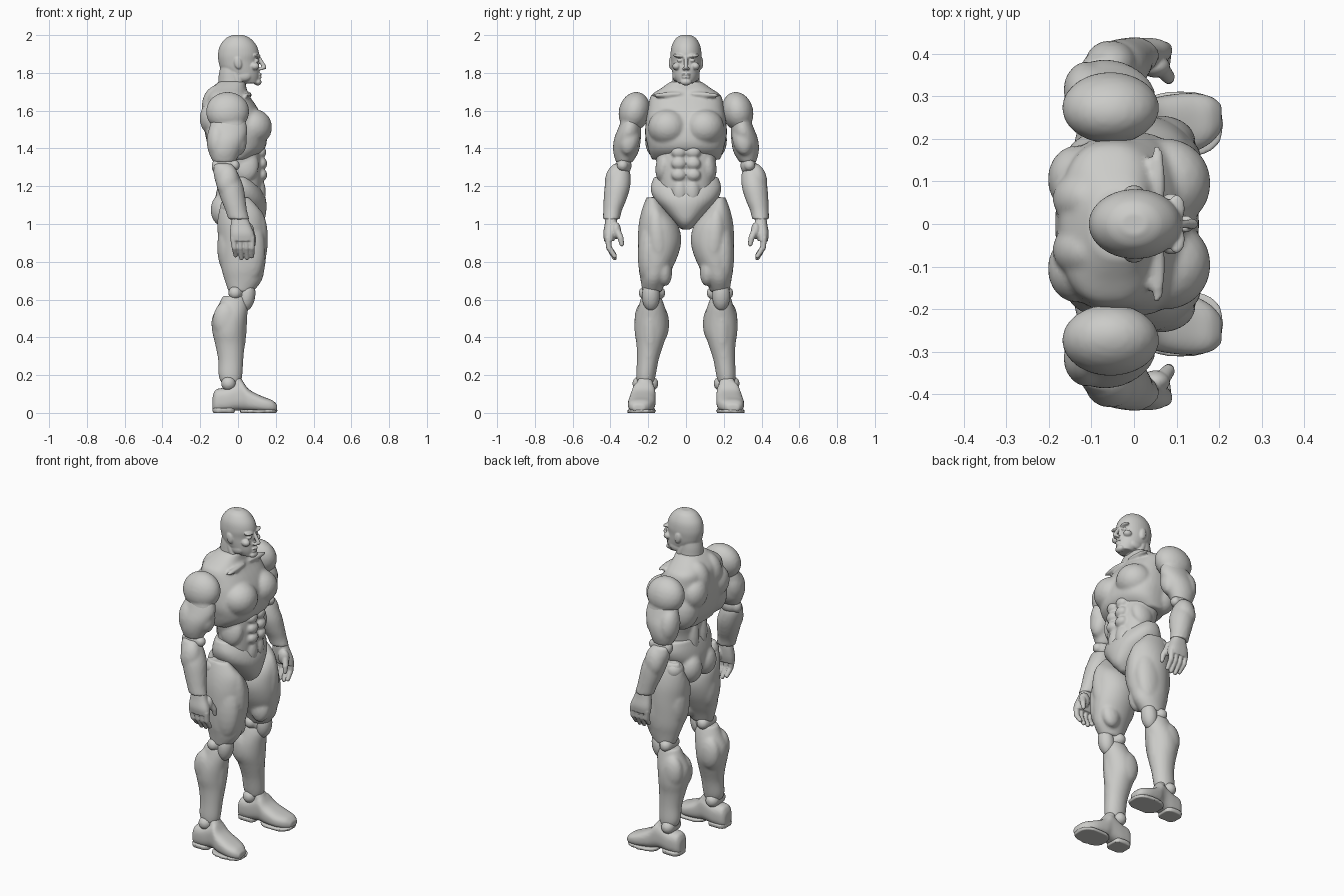
import bpy, bmesh, math
from mathutils import Matrix, Vector

default_cube = bpy.data.objects.get("Cube")
if default_cube:
    bpy.data.objects.remove(default_cube, do_unlink=True)

# One matte grey for the whole figure
grey = bpy.data.materials.new("warm grey plastic")
grey.use_nodes = True
grey.diffuse_color = (0.6, 0.6, 0.58, 1)
shader = grey.node_tree.nodes["Principled BSDF"]
shader.inputs["Base Color"].default_value = grey.diffuse_color
shader.inputs["Roughness"].default_value = 0.6

# Grain of the fused shells
BROAD, MEDIUM, FINE = 0.0095, 0.0072, 0.0046


def catmull(a, b, c, d, t):
    """Smooth value between b and c."""
    return 0.5 * (2*b + (c - a)*t + (2*a - 5*b + 4*c - d)*t*t + (3*b - a - 3*c + d)*t**3)


class Part:
    """Muscles and lofts in hundredths of a unit, fused into one smooth shell."""

    def __init__(self, name):
        self.name, self.bm = name, bmesh.new()

    def ball(self, muscle, at, size, pitch=0, roll=0, paired=False):
        for side in ((1, -1) if paired else (1,)):
            x, y, z = at
            place = (Matrix.Translation((x, y * side, z))
                     @ Matrix.Rotation(math.radians(roll * side), 4, 'X')
                     @ Matrix.Rotation(math.radians(pitch), 4, 'Y')
                     @ Matrix.Diagonal((*size, 1)))
            bmesh.ops.create_icosphere(self.bm, subdivisions=3, radius=1, matrix=place)

    def bone(self, start, end, thick, tip):
        start, end = Vector(start), Vector(end)
        way = end - start
        place = Matrix.Translation((start + end) / 2) @ way.to_track_quat('Z', 'Y').to_matrix().to_4x4()
        bmesh.ops.create_cone(self.bm, cap_ends=True, segments=24, radius1=thick,
                              radius2=tip, depth=way.length, matrix=place)
        for point, radius in ((start, thick), (end, tip)):
            self.ball("rounded end", point, (radius, radius, radius))

    def loft(self, rings, axis="z", power=1.0, sides=40, steps=4):
        """Each ring: station, low and high depth, low and high width."""
        rings = [r if len(r) == 5 else (*r[:3], -r[3], r[3]) for r in rings]
        padded = [rings[0], *rings, rings[-1]]
        smooth = []
        for i in range(len(rings) - 1):
            for k in range(steps):
                smooth.append([catmull(*v, k / steps) for v in zip(*padded[i:i + 4])])
        smooth.append(rings[-1])
        loops = []
        for t, a0, a1, b0, b1 in smooth:
            loop = []
            for k in range(sides):
                angle = math.tau * k / sides
                c, s = math.cos(angle), math.sin(angle)
                a = (a0 + a1)/2 + (a1 - a0)/2 * math.copysign(abs(c)**power, c)
                b = (b0 + b1)/2 + (b1 - b0)/2 * math.copysign(abs(s)**power, s)
                loop.append(self.bm.verts.new((a, b, t) if axis == "z" else (t, b, a)))
            loops.append(loop)
        for low, high in zip(loops, loops[1:]):
            for k in range(sides):
                n = (k + 1) % sides
                self.bm.faces.new((low[k], low[n], high[n], high[k]))
        self.bm.faces.new(loops[0][::-1])
        self.bm.faces.new(loops[-1])

    def finish(self, mirror=True, voxel=BROAD, relax=3):
        bmesh.ops.scale(self.bm, vec=(0.01, 0.01, 0.01), verts=self.bm.verts)
        bmesh.ops.recalc_face_normals(self.bm, faces=self.bm.faces)
        mesh = bpy.data.meshes.new(self.name)
        self.bm.to_mesh(mesh)
        self.bm.free()
        mesh.materials.append(grey)
        body = bpy.data.objects.new(self.name, mesh)
        bpy.context.collection.objects.link(body)
        fuse = body.modifiers.new("fuse", 'REMESH')
        fuse.mode, fuse.voxel_size, fuse.use_smooth_shade = 'VOXEL', voxel, True
        soften = body.modifiers.new("soften", 'SMOOTH')
        soften.factor, soften.iterations = 0.5, relax
        if mirror:
            other = body.modifiers.new("other side", 'MIRROR')
            other.use_axis = (False, True, False)
            other.use_mirror_merge = False


# Head and neck, facing +x
head = Part("head_and_neck")
head.loft([(200, -3, 3, 2.5), (198.3, -6.5, 6.5, 5.3), (194.5, -9.5, 9.8, 7.5), (190, -10.6, 11.2, 8.2),
           (186, -10.3, 10.8, 8), (182, -9, 11.2, 7.6), (178, -5, 11.3, 6.6), (174.5, 2, 10.8, 4.2)])
head.loft([(186, -8.5, 3, 6), (180, -10, 3, 6.6), (175, -10.5, 4, 7), (166, -11, 4, 8)])
head.ball("brow", (10, 3.6, 189), (2, 3.4, 1), roll=8, paired=True)
head.ball("eyeball", (9.7, 3.3, 186.5), (1.5, 1.6, 1), paired=True)
head.ball("cheekbone", (8.8, 5, 183.5), (2.5, 2.2, 2), paired=True)
head.ball("jaw corner", (3, 5.5, 178.5), (4, 1.7, 3), paired=True)
head.ball("nostril", (12.4, 1.1, 182.2), (1.3, 0.9, 0.9), paired=True)
head.ball("ear", (0, 8.1, 185.3), (2, 1, 3.3), pitch=-10, paired=True)
head.ball("neck cord", (0, 5.5, 175), (2, 1.8, 9), pitch=-20, paired=True)
head.bone((11.2, 0, 188), (13.9, 0, 183), 0.9, 1.2)
head.ball("upper lip", (11.6, 0, 179.2), (1.1, 2.6, 0.6))
head.ball("lower lip", (11.4, 0, 177.7), (1.1, 2.2, 0.6))
head.ball("chin", (10.4, 0, 175.2), (2.1, 3, 1.9))
head.finish(mirror=False, voxel=FINE, relax=2)

# Ribcage shell with pectorals and back muscles
chest = Part("chest")
chest.loft([(175.5, -10, 4, 8), (172, -14, 4.5, 13), (168, -17, 6, 18.5), (162, -18, 10, 20),
            (156, -18.5, 13, 21), (148, -17.5, 15, 21.7), (142, -16, 15, 20.5),
            (138, -14, 12.5, 19.5), (134, -12, 7, 18)], power=0.8)
chest.ball("pectoral", (7.5, 9.6, 151), (10.6, 10.6, 10), pitch=-12, paired=True)
chest.ball("collarbone", (5.5, 10, 168.5), (2, 9, 1.3), roll=-4, paired=True)
chest.ball("trapezius", (-11, 6, 164), (8, 7, 10), pitch=15, paired=True)
chest.ball("shoulder blade", (-13.5, 10.5, 156), (6.8, 8, 9), paired=True)
chest.ball("lat", (-8, 13, 147), (9, 8.5, 13), roll=12, paired=True)
chest.finish(mirror=False)

# Waist with abdominal blocks
waist = Part("abdomen")
waist.loft([(147, -9, 11, 14), (136, -10, 12.5, 16), (128, -9, 13, 14.8),
            (121, -9, 13, 14.3), (110, -10, 12, 14)], power=0.85)
for height, depth in ((138, 12), (132, 12.5), (126, 12.5)):
    waist.ball("stomach block", (depth, 3.8, height), (3, 4, 3.3), paired=True)
waist.ball("lower stomach", (10.5, 3.2, 117), (4.2, 4.5, 8), paired=True)
waist.ball("side muscle", (4, 11.5, 131), (7, 4.5, 9), roll=10, paired=True)
waist.ball("spine muscle", (-7, 4, 126), (4, 3.8, 14), paired=True)
waist.finish(mirror=False, voxel=MEDIUM)

# Pelvis with buttocks, plus hip balls
pelvis = Part("pelvis")
pelvis.loft([(125, -9, 8, 17), (119, -11, 12.3, 18.7), (113, -12, 14.8, 16.8),
             (107, -11, 15, 11.5), (101, -8, 13.5, 6), (97, -3, 9, 2.5)], power=0.9)
pelvis.ball("buttock", (-7.5, 6.8, 107.5), (7, 7, 9), paired=True)
pelvis.finish(mirror=False)

hip = Part("hip_joints")
hip.ball("socket ball", (-4, 17, 109), (5.5, 5.5, 5.5))
hip.finish()

# Thighs
thigh = Part("thighs")
thigh.loft([(114, -8, 6, 15, 21), (107, -10, 12, 10, 23.5), (100, -11, 14.5, 4.5, 25),
            (92, -10.5, 15, 2.5, 25.5), (84, -10, 15, 4, 25.4), (76, -8.7, 14, 7.5, 25),
            (70, -7, 12.5, 10.5, 24), (64, -5, 8, 13, 23)])
thigh.ball("outer quad", (6, 19.5, 86), (8.5, 6, 18), roll=3)
thigh.ball("teardrop quad", (7, 12, 76), (6, 4.5, 9), roll=-8)
thigh.ball("front quad", (9.5, 15, 92), (6.4, 6, 17), roll=-5)
thigh.ball("hamstring", (-6, 15, 88), (5, 7, 14))
thigh.finish()

# Knee discs and kneecaps
knee = Part("knee_joints")
knee.bone((-1.5, 14.5, 63.5), (-1.5, 21.5, 63.5), 3.6, 3.6)
knee.ball("joint core", (0, 18, 63), (5, 5, 6))
knee.finish(voxel=MEDIUM)
kneecap = Part("kneecaps")
kneecap.ball("cap", (4.6, 18.6, 62), (4.6, 4.8, 8.3), pitch=8)
kneecap.finish(voxel=MEDIUM)

# Lower legs
shin = Part("lower_legs")
shin.loft([(62, -8, 4.5, 13.5, 23.5), (57, -10.5, 5.5, 11.5, 25), (50, -13.8, 4.7, 9.6, 27),
           (43, -13.6, 4, 9.7, 27.2), (36, -12, 3.5, 12, 26.2), (28, -10.5, 2.8, 14.5, 26),
           (20, -10.3, 2.3, 16, 26.4), (16, -9, 1.5, 17, 26)])
shin.ball("inner calf", (-6.5, 13.5, 47), (6.8, 4.6, 10))
shin.ball("outer calf", (-6.5, 22.5, 49), (6.8, 4.8, 10))
shin.ball("shin bone", (1, 19, 42), (3.5, 4, 17), pitch=5)
shin.finish()

ankle = Part("ankle_joints")
ankle.bone((-5, 18.5, 15.5), (-5, 24.5, 15.5), 3.9, 3.9)
ankle.finish(voxel=MEDIUM)

# Shoes with a split sole
shoe = Part("shoes")
shoe.loft([(-13.4, 1, 9, 19, 25), (-11.5, 0.3, 12.5, 17, 27), (-6, 0.5, 13.5, 16.3, 27.8),
           (-1, 1.2, 16, 16.2, 28), (2, 1.2, 17, 16.2, 28.6), (6, 0.8, 12.3, 16, 30),
           (13, 0.4, 8.7, 16.6, 30.8), (18, 0.4, 6.8, 19, 30), (20.6, 1, 4.5, 22, 28)],
          axis="x", power=0.75)
shoe.ball("instep tongue", (0.5, 21.8, 14), (3, 4.6, 6), pitch=-15)
shoe.finish(voxel=MEDIUM, relax=2)
sole = Part("shoe_soles")
sole.loft([(0, -13.4, -1.5, 16.6, 28), (2.6, -13.6, -1.5, 16.4, 28.2)], power=0.7)
sole.loft([(0, 1, 20.6, 16, 31), (1.8, 1, 21, 15.8, 31.2)], power=0.75)
sole.finish(voxel=MEDIUM, relax=1)

# Shoulder caps
shoulder = Part("shoulders")
shoulder.ball("deltoid", (-5.5, 27.3, 159.5), (11.5, 8.3, 10.6), roll=14)
shoulder.ball("deltoid tip", (-4, 30, 152), (8, 5.2, 7), roll=18)
shoulder.finish()

# Upper arms
arm = Part("upper_arms")
arm.loft([(158, -13, 3, 24, 33), (150, -15.5, 5, 23.8, 36.2), (144, -16.3, 3.8, 24, 38.3),
          (138, -15.6, 1.2, 25.2, 38.5), (132.5, -13, -1.5, 28.5, 37)])
arm.ball("biceps", (-1, 30, 145), (5.5, 5.5, 9), pitch=-10, roll=10)
arm.ball("triceps", (-11, 31.5, 144), (5.6, 6.6, 10), roll=10)
arm.finish()

elbow = Part("elbow_joints")
elbow.ball("hinge core", (-6.5, 33, 131), (6, 4.2, 5))
elbow.ball("front hinge", (-2, 33.6, 131), (3, 3, 3))
elbow.ball("elbow point", (-11, 33.5, 130.5), (3, 3, 4))
elbow.finish(voxel=MEDIUM, relax=2)

# Forearms with a cuff at the wrist
forearm = Part("forearms")
forearm.loft([(132, -12.5, -3, 31.5, 38.5), (127, -13, 0, 29.5, 41), (120, -11.3, 2.8, 29.5, 43),
              (113, -9, 4, 31.5, 43.6), (107, -6.6, 4.8, 34, 43.8), (102.5, -5.2, 6, 35, 44)])
forearm.ball("outer forearm muscle", (-5.5, 38, 123), (6, 5, 9), roll=10)
forearm.finish()

# Hands, palms toward the body
hand = Part("hands")
hand.loft([(104, -3, 5, 36.5, 42.5), (100, -3.8, 6.5, 36.5, 43), (95, -4.3, 8.5, 37, 43.8),
           (91, -4, 9, 38, 43.3)], power=0.8)
for base, tip, low in ((-2.5, -1.2, 83.5), (0.8, 1.8, 82), (4.1, 4.8, 82), (7.3, 7.4, 83)):
    hand.bone((base, 41.2, 92.5), ((base + tip) / 2, 40.8, 87.5), 1.65, 1.5)
    hand.bone(((base + tip) / 2, 40.8, 87.5), (tip, 37.8, low), 1.5, 1.2)
hand.ball("thumb pad", (5, 37, 96.5), (3.5, 2.6, 4.5))
hand.bone((6.5, 36.5, 96.5), (8, 34.6, 92.5), 1.9, 1.6)
hand.bone((8, 34.6, 92.5), (8.2, 34, 89.3), 1.6, 1.2)
hand.finish(voxel=FINE, relax=1)
